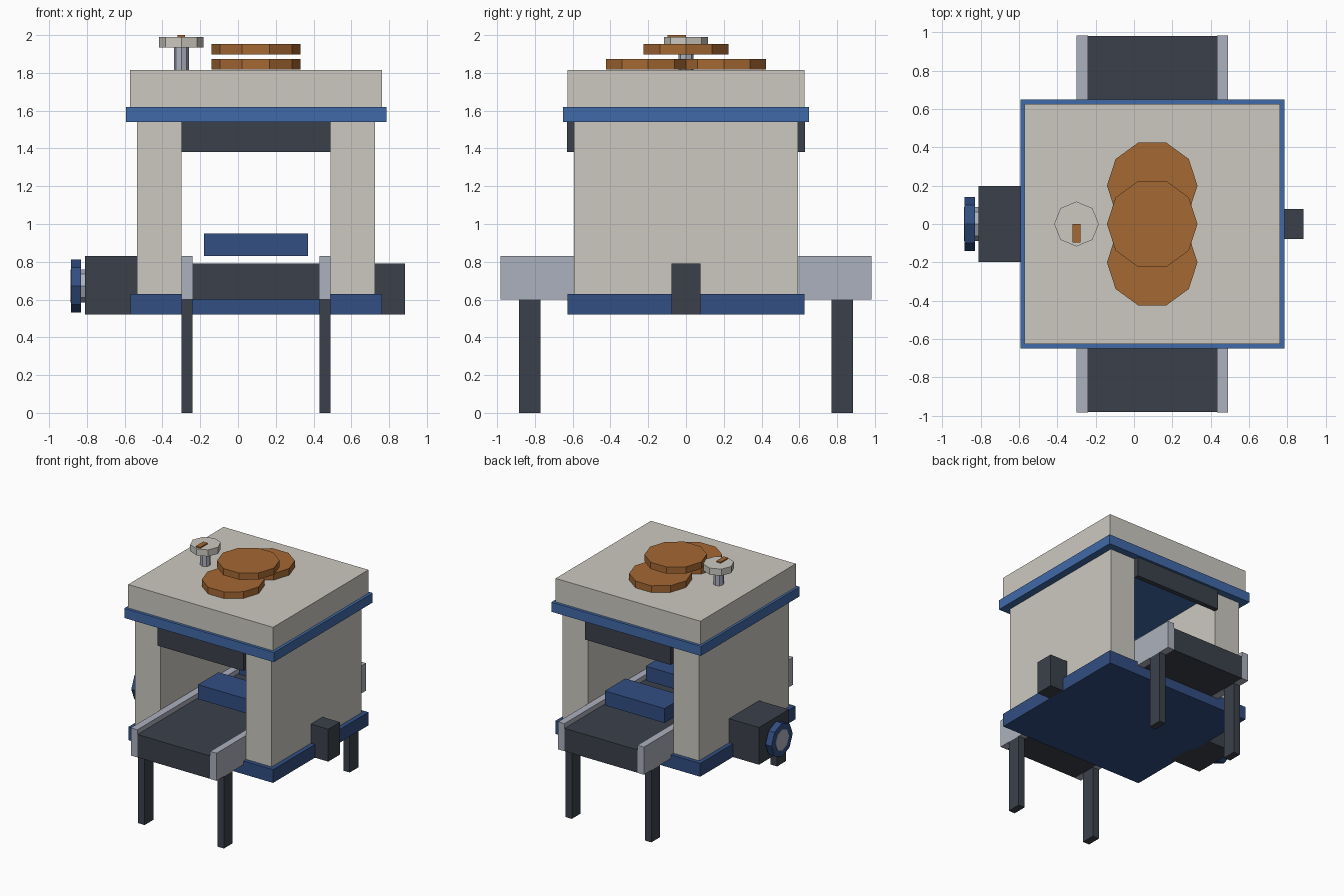
import bpy
import math

cube = bpy.data.objects.get("Cube")
if cube:
    bpy.data.objects.remove(cube, do_unlink=True)


def material(name, rgb):
    """Flat material from 0-255 display colour, converted to linear."""
    lin = [((c / 255 + 0.055) / 1.055) ** 2.4 for c in rgb] + [1]
    mat = bpy.data.materials.new(name)
    mat.use_nodes = True
    mat.diffuse_color = lin
    bsdf = next(n for n in mat.node_tree.nodes if n.type == "BSDF_PRINCIPLED")
    bsdf.inputs["Base Color"].default_value = lin
    return mat


cream = material("cream", (204, 201, 192))
trim_blue = material("trim blue", (64, 106, 168))
navy = material("navy blue", (50, 78, 130))
charcoal = material("charcoal", (59, 65, 75))
steel = material("steel", (172, 177, 189))
copper = material("copper", (165, 104, 51))


def box(name, mat, x, y, z):
    """Box from (min, max) ranges."""
    bpy.ops.mesh.primitive_cube_add(size=1, location=[sum(r) / 2 for r in (x, y, z)])
    ob = bpy.context.object
    ob.name = name
    ob.scale = [r[1] - r[0] for r in (x, y, z)]
    bpy.ops.object.transform_apply(location=False, rotation=False, scale=True)
    ob.data.materials.append(mat)


def prism(name, mat, sides, radius, start, length, axis="z"):
    """Regular prism growing from start along an axis, a corner on its cross axis."""
    centre = list(start)
    centre["xyz".index(axis)] += length / 2
    rot = (0, math.pi / 2, 0) if axis == "x" else (0, 0, math.pi / 2)
    if axis == "z" and sides == 10:
        rot = (0, 0, math.pi / 10)  # corner on +x
    bpy.ops.mesh.primitive_cylinder_add(vertices=sides, radius=radius, depth=abs(length),
                                        location=centre, rotation=rot)
    ob = bpy.context.object
    ob.name = name
    ob.data.materials.append(mat)


def mirrored(side, near, far):
    return tuple(sorted((side * near, side * far)))


# Cabinet shell
box("base_plate", navy, (-0.57, 0.762), (-0.627, 0.627), (0.52, 0.63))
box("right_wall", cream, (-0.535, -0.30), (-0.592, 0.592), (0.63, 1.54))
box("left_wall", cream, (0.49, 0.725), (-0.592, 0.592), (0.63, 1.54))
box("trim_band", trim_blue, (-0.592, 0.785), (-0.65, 0.65), (1.54, 1.62))
box("roof_block", cream, (-0.572, 0.762), (-0.627, 0.627), (1.62, 1.815))

# Conveyor
rails = {"right": (-0.30, -0.24), "left": (0.432, 0.49)}
box("conveyor_belt", charcoal, (-0.24, 0.432), (-0.98, 0.98), (0.60, 0.79))
for side, x in rails.items():
    box(side + "_rail", steel, x, (-0.982, 0.982), (0.60, 0.83))

# Legs and opening curtains at both ends
for end, s in (("front", -1), ("back", 1)):
    box(end + "_curtain", charcoal, (-0.30, 0.49), mirrored(s, 0.59, 0.63), (1.38, 1.54))
    for side, x in rails.items():
        box(f"{end}_{side}_leg", charcoal, x, mirrored(s, 0.77, 0.885), (0, 0.60))

# Blocks riding above the belt
for name, y in (("front_carrier", -0.27), ("back_carrier", 0.27)):
    box(name, navy, (-0.18, 0.37), (y, y + 0.27), (0.83, 0.95))

# Motor with hand wheel, and control box on the other side
box("motor_housing", charcoal, (-0.81, -0.535), (-0.197, 0.197), (0.52, 0.83))
prism("wheel_hub", steel, 8, 0.088, (-0.81, 0, 0.672), -0.077, "x")
prism("hand_wheel", navy, 8, 0.14, (-0.83, 0, 0.672), -0.055, "x")
box("control_box", charcoal, (0.725, 0.885), (-0.077, 0.077), (0.52, 0.79))

# Dial on the roof
prism("dial_stem", steel, 8, 0.04, (-0.30, 0, 1.815), 0.12)
prism("dial_cap", cream, 8, 0.117, (-0.30, 0, 1.935), 0.055)
box("dial_marker", copper, (-0.32, -0.28), (-0.097, 0), (1.99, 2.0))

# Stacked discs
for name, y, z in (("front_disc", -0.2, 1.818), ("back_disc", 0.2, 1.818), ("upper_disc", 0, 1.898)):
    prism(name, copper, 10, 0.236, (0.095, y, z), 0.056)
